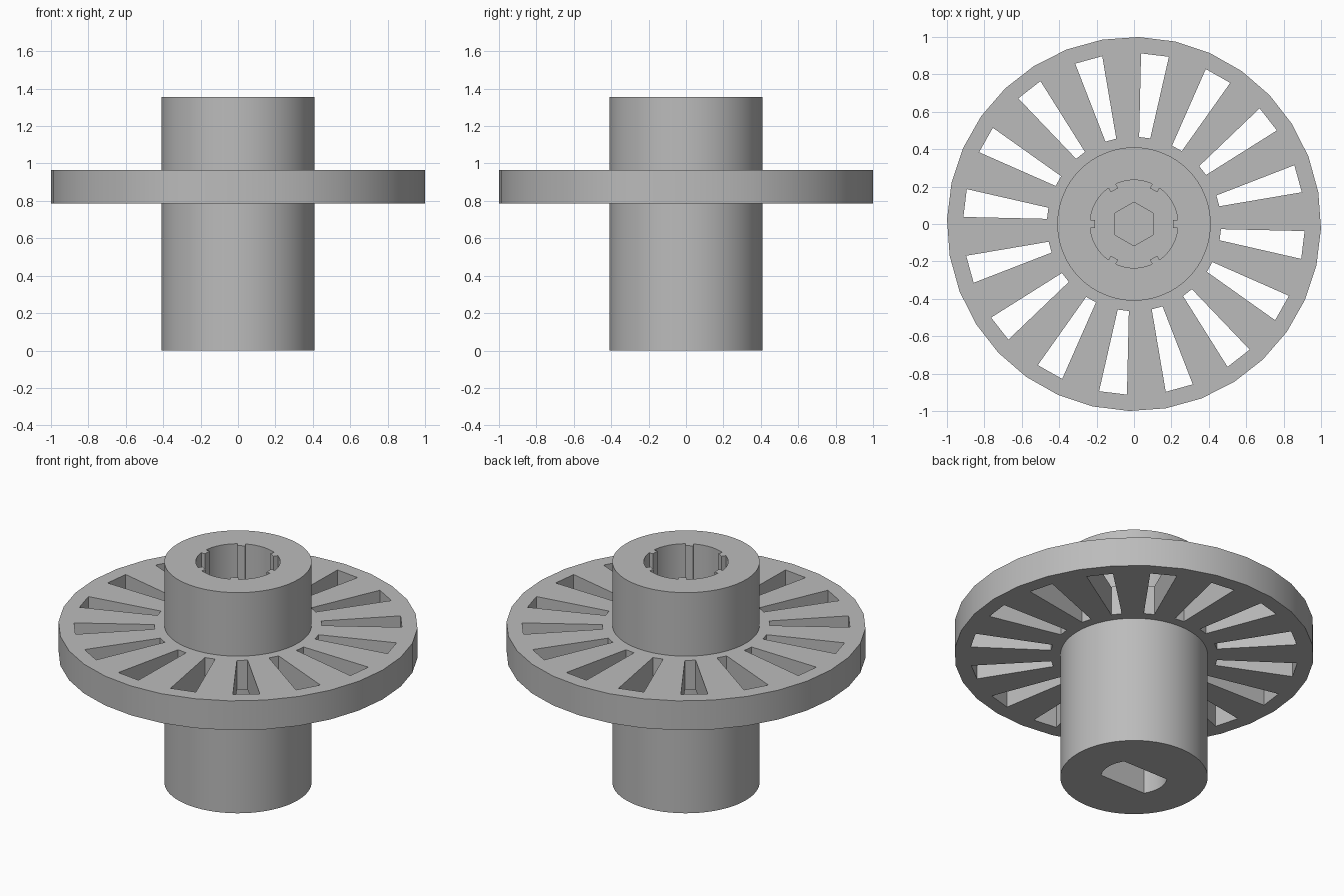
import bpy, bmesh, math

if "Cube" in bpy.data.objects:
    bpy.data.objects.remove(bpy.data.objects["Cube"], do_unlink=True)

TOP = 1.355
grey = bpy.data.materials.new("plain grey")
grey.use_nodes = True
colour = (0.5, 0.5, 0.5, 1)
grey.diffuse_color = colour
grey.node_tree.nodes["Principled BSDF"].inputs["Base Color"].default_value = colour


def polar(r, deg):
    a = math.radians(deg)
    return (r * math.cos(a), r * math.sin(a))


def ring(r, n, start=0):
    return [polar(r, start + 360 * i / n) for i in range(n)]


def prism(name, outlines, z0, z1):
    """Solid object made by extruding each outline from z0 to z1."""
    bm = bmesh.new()
    for pts in outlines:
        base = bm.faces.new([bm.verts.new((x, y, z0)) for x, y in pts])
        ext = bmesh.ops.extrude_face_region(bm, geom=[base])["geom"]
        for v in ext:
            if isinstance(v, bmesh.types.BMVert):
                v.co.z = z1
    bmesh.ops.recalc_face_normals(bm, faces=bm.faces)
    mesh = bpy.data.meshes.new(name)
    bm.to_mesh(mesh)
    bm.free()
    mesh.materials.append(grey)
    ob = bpy.data.objects.new(name, mesh)
    bpy.context.collection.objects.link(ob)
    return ob


def combine(target, tool, operation):
    """Boolean the tool into the target, then discard the tool."""
    tool.hide_render = True
    mod = target.modifiers.new(operation, "BOOLEAN")
    mod.operation, mod.object, mod.solver = operation, tool, "EXACT"
    bpy.context.view_layer.update()
    graph = bpy.context.evaluated_depsgraph_get()
    mesh = bpy.data.meshes.new_from_object(target.evaluated_get(graph))
    target.modifiers.clear()
    target.data = mesh
    bpy.data.objects.remove(tool, do_unlink=True)


# Flange disc with tapered radial slots, one per two sides of the rim
SIDES, TURN = 32, -1.45
wheel = prism("slotted_hub_wheel", [ring(1.0, SIDES, TURN)], 0.785, 0.965)
slots = []
for i in range(SIDES // 2):
    a = math.radians(TURN + 360 / SIDES * (2 * i - 0.5))
    c, s = math.cos(a), math.sin(a)
    trapezoid = [(0.465, -0.03), (0.91, -0.075), (0.91, 0.075), (0.465, 0.03)]
    slots.append([(x * c - y * s, x * s + y * c) for x, y in trapezoid])
combine(wheel, prism("slot_cutter", slots, 0.7, 1.05), "DIFFERENCE")

# Central hub
combine(wheel, prism("hub", [ring(0.41, 64)], 0, TOP), "UNION")

# Top bore with six small inward keys
bore = []
for k in range(6):
    mid = 60 * k
    bore += [polar(0.235, mid - 5.5), polar(0.21, mid - 6), polar(0.21, mid + 6)]
    bore += [polar(0.235, mid + 5.5 + 49 * j / 8) for j in range(8)]
combine(wheel, prism("bore_cutter", [bore], 0.965, TOP + 0.1), "DIFFERENCE")

# Hexagonal recess in the bore floor
combine(wheel, prism("hex_cutter", [ring(0.117, 6, 30)], 0.8, 1.0), "DIFFERENCE")

# Blind socket with two flats in the underside
half = math.degrees(math.asin(0.1 / 0.185))
socket = [polar(0.185, side + half * (j / 6 - 1)) for side in (0, 180) for j in range(13)]
combine(wheel, prism("socket_cutter", [socket], -0.1, 0.5), "DIFFERENCE")

# Smooth round walls, crisp edges
bpy.ops.object.select_all(action="DESELECT")
wheel.select_set(True)
bpy.context.view_layer.objects.active = wheel
bpy.ops.object.shade_smooth_by_angle(angle=math.radians(30))
